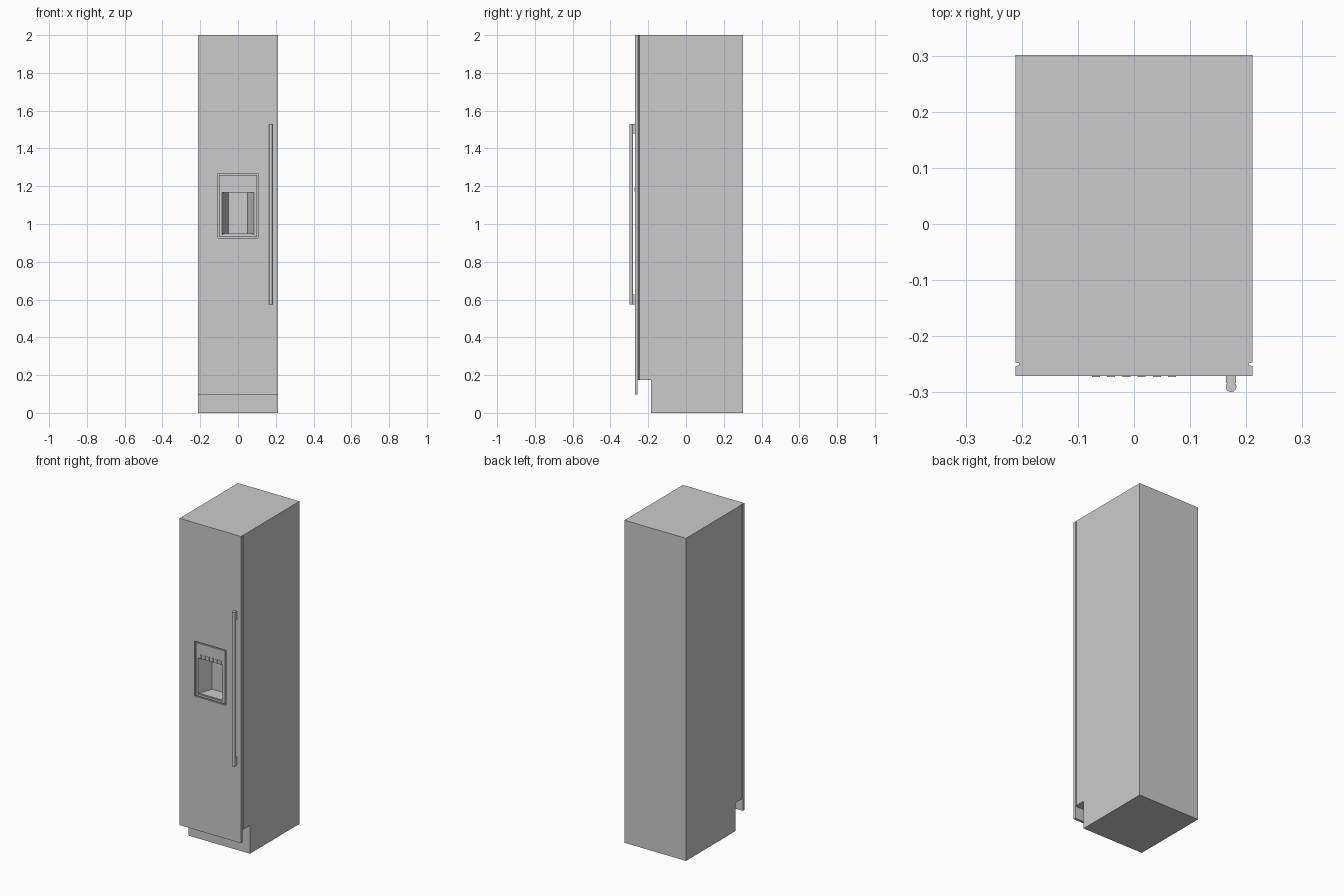
import bpy, bmesh

if "Cube" in bpy.data.objects:
    bpy.data.objects.remove(bpy.data.objects["Cube"])

def prism(name, outline, z0, z1):
    """Extrude a plan (x, y) outline from z0 to z1."""
    bm = bmesh.new()
    face = bm.faces.new([bm.verts.new((x, y, z0)) for x, y in outline])
    ext = bmesh.ops.extrude_face_region(bm, geom=[face])
    top = [v for v in ext["geom"] if isinstance(v, bmesh.types.BMVert)]
    bmesh.ops.translate(bm, verts=top, vec=(0, 0, z1 - z0))
    bmesh.ops.recalc_face_normals(bm, faces=bm.faces)
    mesh = bpy.data.meshes.new(name)
    bm.to_mesh(mesh)
    bm.free()
    obj = bpy.data.objects.new(name, mesh)
    bpy.context.collection.objects.link(obj)
    return obj

def box(name, x0, x1, y0, y1, z0, z1):
    return prism(name, [(x0, y0), (x1, y0), (x1, y1), (x0, y1)], z0, z1)

def cut(target, cutter):
    mod = target.modifiers.new("cut", "BOOLEAN")
    mod.operation = "DIFFERENCE"
    mod.solver = "EXACT"
    mod.object = cutter
    bpy.context.view_layer.objects.active = target
    bpy.ops.object.modifier_apply(modifier=mod.name)
    bpy.data.objects.remove(cutter)

FRONT, BACK, W = -0.271, 0.301, 0.211

# Cabinet and door: plan outline with door gap grooves down both sides
right = [(W, FRONT), (W, -0.253), (W - 0.006, -0.252), (W - 0.006, -0.248),
         (W, -0.247), (W, BACK)]
cabinet = prism("cabinet", right + [(-x, y) for x, y in reversed(right)], 0, 2)

# Toe kick behind the overhanging door, and the open space below the door
cut(cabinet, box("toe_kick_cutter", -0.3, 0.3, -0.256, -0.184, -0.1, 0.175))
cut(cabinet, box("door_bottom_cutter", -0.3, 0.3, -0.4, -0.22, -0.1, 0.098))

# Dispenser: thin gap around a flush panel
cut(cabinet, box("panel_cutter", -0.107, 0.107, -0.3, FRONT + 0.008, 0.925, 1.267))
panel = box("dispenser_panel", -0.100, 0.100, FRONT, FRONT + 0.008, 0.932, 1.260)

# Dispenser recess with tapered side walls
deep = FRONT + 0.09
def taper(y):
    return 0.085 - 0.035 * (y - FRONT) / 0.09
niche = [(-taper(-0.29), -0.29), (taper(-0.29), -0.29),
         (taper(deep), deep), (-taper(deep), deep)]
for part in (cabinet, panel):
    cut(part, prism("niche_cutter", niche, 0.944, 1.168))

# Drip tray on the recess floor
prism("drip_tray", [(-0.08, FRONT + 0.005), (0.08, FRONT + 0.005),
                    (0.05, deep), (-0.05, deep)], 0.944, 0.949)

# Row of dispenser buttons
for i in range(6):
    x = (i - 2.5) * 0.0272
    box("button_%d" % (i + 1), x - 0.007, x + 0.007, FRONT - 0.002, FRONT, 1.171, 1.193)

# Handle bar and its two mounts
bpy.ops.mesh.primitive_cylinder_add(vertices=24, radius=0.0095, depth=0.955,
                                    location=(0.173, -0.290, 1.0525))
bpy.context.object.name = "handle_bar"
bpy.ops.object.shade_smooth_by_angle()
for name, z in (("lower_handle_mount", 0.575), ("upper_handle_mount", 1.478)):
    box(name, 0.164, 0.182, -0.283, FRONT, z, z + 0.052)
